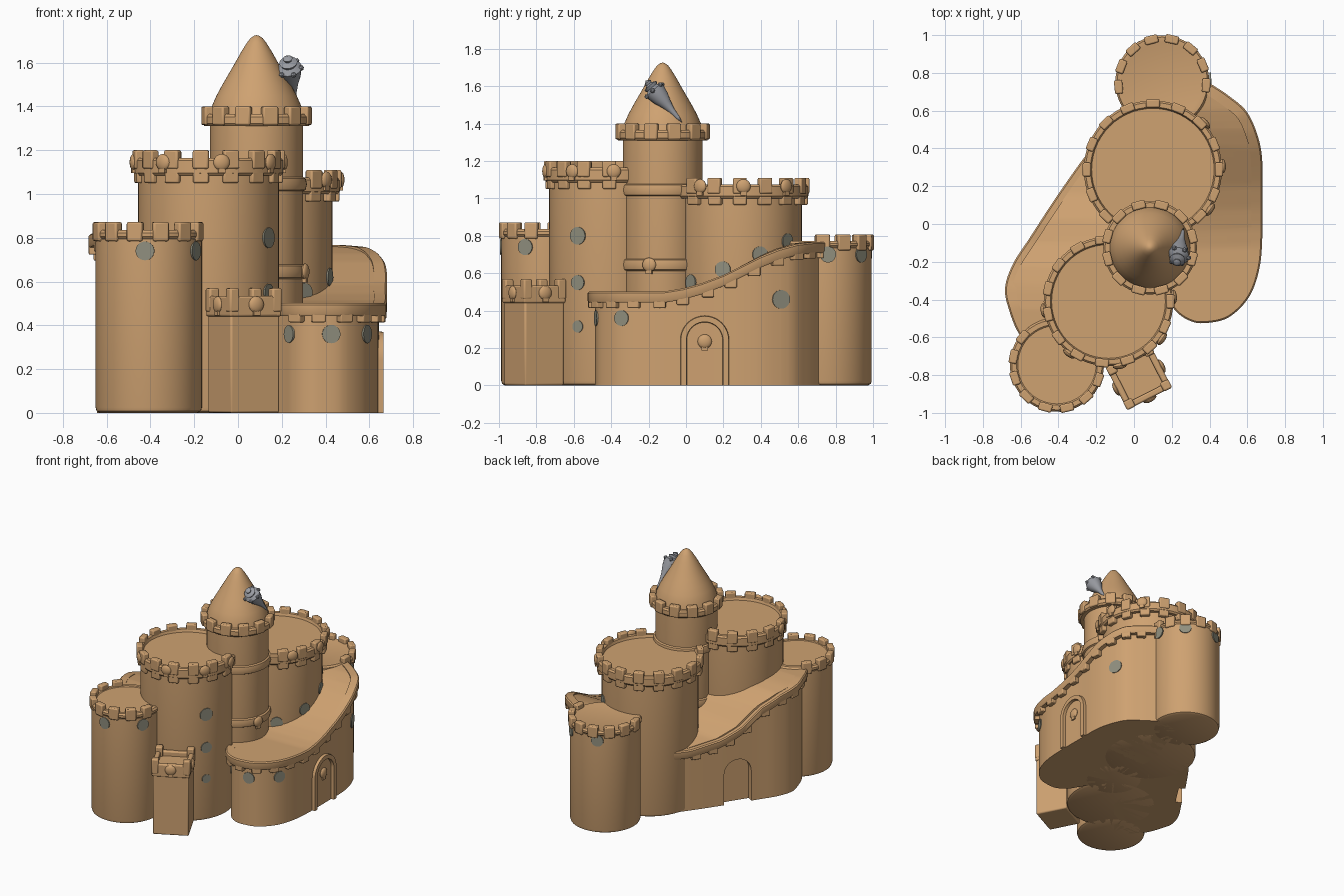
import bpy, bmesh, math
from mathutils import Vector, Matrix

if "Cube" in bpy.data.objects:
    bpy.data.objects.remove(bpy.data.objects["Cube"])
T, D, rad = Matrix.Translation, Matrix.Diagonal, math.radians

def material(name, rgb):
    m = bpy.data.materials.new(name)
    m.diffuse_color = (*rgb, 1)
    m.use_nodes = True
    m.node_tree.nodes["Principled BSDF"].inputs["Base Color"].default_value = m.diffuse_color
    return m

SAND = material("sand", (0.62, 0.36, 0.165))
STONE = material("window_grey", (0.28, 0.275, 0.21))
SHELL = material("shell_grey", (0.32, 0.33, 0.36))

def finish(name, bm, mat=SAND, bevel=0):
    bmesh.ops.recalc_face_normals(bm, faces=bm.faces[:])
    me = bpy.data.meshes.new(name)
    bm.to_mesh(me)
    bm.free()
    ob = bpy.data.objects.new(name, me)
    me.materials.append(mat)
    bpy.context.collection.objects.link(ob)
    if bevel:
        b = ob.modifiers.new("soft_edges", 'BEVEL')
        b.width, b.segments = bevel, 2
    return ob

def lathe(bm, profile, matrix, n=56):
    rings = [[bm.verts.new(matrix @ Vector((r * math.cos(a), r * math.sin(a), z)))
              for a in (2 * math.pi * i / n for i in range(n if r else 1))] for r, z in profile]
    for a, b in zip(rings, rings[1:]):
        for i in range(n):
            j = (i + 1) % n
            f = [a[i % len(a)], a[j % len(a)], b[j % len(b)], b[i % len(b)]]
            bm.faces.new(list(dict.fromkeys(f)))

def ribbon(name, sections):
    # closed cross-sections joined along an open path
    bm = bmesh.new()
    rows = [[bm.verts.new(p) for p in s] for s in sections]
    for a, b in zip(rows, rows[1:]):
        for i in range(len(a)):
            j = (i + 1) % len(a)
            bm.faces.new((a[i], a[j], b[j], b[i]))
    bm.faces.new(rows[0])
    bm.faces.new(rows[-1])
    finish(name, bm)

def box(bm, x, y, z0, z1, angle, w, d):
    # w runs outward along angle, d runs sideways
    bmesh.ops.create_cube(bm, size=1, matrix=T((x, y, (z0 + z1) / 2)) @ Matrix.Rotation(angle, 4, 'Z')
                          @ D((w, d, z1 - z0, 1)))

def facing(x, y, z, a):
    # local z points outward along angle a, local y points up
    return T((x, y, z)) @ Matrix.Rotation(a + math.pi / 2, 4, 'Z') @ Matrix.Rotation(math.pi / 2, 4, 'X')

def window(x, y, z, a, r=0.043):
    bm = bmesh.new()
    bmesh.ops.create_cone(bm, cap_ends=True, segments=24, radius1=r, radius2=r, depth=0.009, matrix=facing(x, y, z, a))
    finish("round_window", bm, STONE)

def scallop(x, y, z, a, r=0.038):
    bm = bmesh.new()
    m = facing(x, y, z, a)
    bmesh.ops.create_uvsphere(bm, u_segments=20, v_segments=10, radius=1, matrix=m @ D((r, r, 0.017, 1)))
    bmesh.ops.create_cube(bm, size=1, matrix=m @ T((0, -r, 0)) @ D((0.034, 0.022, 0.018, 1)))
    finish("scallop_ornament", bm)

def around(func, c, dist, z, degrees, **kw):
    for a in map(rad, degrees):
        func(c[0] + dist * math.cos(a), c[1] + dist * math.sin(a), z, a, **kw)

def tower(name, c, r, R, zb, zt, ztop, floor, merlons, teeth=0):
    bm = bmesh.new()
    lathe(bm, [(0, 0), (r - 0.02, 0), (r - 0.005, 0.008), (r, 0.025), (r, zb), (R - 0.01, zb), (R, zb + 0.012),
               (R, zt - 0.012), (R - 0.01, zt), (R - 0.035, zt), (R - 0.042, floor), (0, floor)], T((*c, 0)))
    finish(name, bm)
    bm = bmesh.new()
    around(lambda x, y, z, a: box(bm, x, y, zt - 0.05, ztop, a, 0.044, 0.073), c, R - 0.016, 0, merlons)
    if teeth:
        around(lambda x, y, z, a: box(bm, x, y, zb - teeth, zb + 0.03, a, 0.04, 0.073), c, R - 0.022, 0, merlons)
    finish(name + "_merlons", bm, bevel=0.008)

def spread(a0, a1, n):
    return [a0 + (a1 - a0) * i / (n - 1) for i in range(n)]

# round towers
KEEP, REAR, SPIRE, LEFT, BACK = (-0.135, -0.41), (0.1, 0.288), (0.085, -0.125), (-0.408, -0.745), (0.15, 0.75)
tower("large_front_tower", KEEP, 0.322, 0.343, 1.085, 1.165, 1.2, 1.145, range(0, 360, 24), 0.035)
tower("large_rear_tower", REAR, 0.332, 0.366, 1.0, 1.075, 1.11, 1.055, spread(0, 337.5, 16), 0.035)
tower("left_corner_tower", LEFT, 0.243, 0.249, 0.795, 0.835, 0.872, 0.83, spread(141, 340, 8), 0.012)
tower("back_corner_tower", BACK, 0.243, 0.249, 0.735, 0.772, 0.807, 0.77, spread(-4, 186, 8), 0.012)
tower("spire_tower", SPIRE, 0.213, 0.248, 1.31, 1.365, 1.4, 1.36, range(15, 360, 30))

# spire roof and the bands on its tower
bm = bmesh.new()
lathe(bm, [(0.215, 1.35), (0.205, 1.4), (0.183, 1.45), (0.156, 1.5), (0.127, 1.55), (0.098, 1.6), (0.07, 1.65),
           (0.045, 1.69), (0.028, 1.712), (0.012, 1.723), (0, 1.726)], T((*SPIRE, 0)))
for z in (0.645, 1.045):
    lathe(bm, [(0.208, z - 0.035), (0.224, z - 0.026), (0.23, z), (0.224, z + 0.026), (0.208, z + 0.035)], T((*SPIRE, 0)))
finish("spire_roof_and_bands", bm)

# sea shell leaning on the roof
bm = bmesh.new()
tip = Vector((0.225, -0.215, 1.63))
axis = Vector((0.262, -0.02, 1.405)) - tip
shell_m = T(tip) @ axis.to_track_quat('Z', 'Y').to_matrix().to_4x4()
lathe(bm, [(r, t * axis.length) for r, t in [(0, 0), (0.022, 0.05), (0.017, 0.09), (0.042, 0.13), (0.034, 0.18), (0.058, 0.24),
           (0.054, 0.3), (0.046, 0.42), (0.03, 0.56), (0.017, 0.72), (0.011, 0.88), (0, 1)]], shell_m, 20)
for i in range(6):
    p = Matrix.Rotation(i * math.pi / 3, 4, 'Z') @ Vector((0.056, 0, 0.24 * axis.length))
    bmesh.ops.create_icosphere(bm, subdivisions=1, radius=0.014, matrix=shell_m @ T(p))
finish("sea_shell", bm, SHELL)

# sloping walls
def smooth_path(pts, k=6):
    P = [Vector(p) for p in pts]
    P = [2 * P[0] - P[1]] + P + [2 * P[-1] - P[-2]]
    return [0.5 * (2 * b + (c - a) * t + (2 * a - 5 * b + 4 * c - d) * t * t + (3 * b - a - 3 * c + d) * t ** 3)
            for a, b, c, d in zip(P, P[1:], P[2:], P[3:]) for t in (i / k for i in range(k))] + [P[-2]]

def height(knots, y):
    y = min(max(y, knots[0][0]), knots[-1][0])
    for (a, u), (b, v) in zip(knots, knots[1:]):
        if y <= b:
            return u + (v - u) * (y - a) / (b - a)

def wall(name, pts, closing, knots):
    path = smooth_path(pts)
    steps = [(b - a).normalized() for a, b in zip([path[0]] + path[:-1], path[1:] + [path[-1]])]
    ns = [Vector((t.y, -t.x)) for t in steps]
    body = [p - n * 0.038 for p, n in zip(path, ns)]
    bm = bmesh.new()
    base = bm.faces.new([bm.verts.new((x, y, 0)) for x, y in [tuple(p) for p in body] + closing])
    up = bmesh.ops.extrude_face_region(bm, geom=[base])
    bmesh.ops.translate(bm, vec=(0, 0, 1), verts=[v for v in up['geom'] if isinstance(v, bmesh.types.BMVert)])
    for i in range(36):
        bmesh.ops.bisect_plane(bm, geom=bm.verts[:] + bm.edges[:] + bm.faces[:],
                               plane_co=(0, -0.6133 + i * 0.04, 0), plane_no=(0, 1, 0))
    for v in bm.verts:
        if v.co.z > 0.5:
            v.co.z = height(knots, v.co.y) - 0.002
    bmesh.ops.triangulate(bm, faces=bm.faces[:])
    ob = finish(name, bm)
    # rim following the slope, with hanging teeth at even spacing
    shape = [(0.06, -0.06), (0.006, -0.06), (0, -0.05), (0, -0.008), (0.008, 0), (0.06, 0)]
    ribbon(name + "_rim", [[(*(p - n * o), height(knots, p.y) + z) for o, z in shape] for p, n in zip(path, ns)])
    bm = bmesh.new()
    run = 0
    for p0, p1, n in zip(path, path[1:], ns[1:]):
        run += (p1 - p0).length
        if run > 0.13:
            run -= 0.13
            h = height(knots, p1.y)
            box(bm, *(p1 - n * 0.024), h - 0.088, h - 0.03, math.atan2(n.y, n.x), 0.042, 0.065)
    finish(name + "_teeth", bm, bevel=0.006)
    return ob, body, ns

right_wall, r_body, r_ns = wall(
    "right_wall",
    [(0.17, -0.38), (0.22, -0.46), (0.29, -0.51), (0.37, -0.525), (0.5, -0.495), (0.61, -0.385), (0.665, -0.23),
     (0.68, -0.05), (0.68, 0.15), (0.68, 0.32), (0.66, 0.45), (0.6, 0.59), (0.5, 0.68), (0.37, 0.765)],
    [(0.2, 0.7), (0.05, 0.3), (0.1, -0.2)],
    [(-0.12, 0.502), (-0.02, 0.518), (0.08, 0.545), (0.2, 0.59), (0.4, 0.69), (0.5, 0.73), (0.6, 0.757), (0.7, 0.768)])
left_wall, l_body, l_ns = wall(
    "left_wall",
    [(-0.2, 0.43), (-0.28, 0.33), (-0.42, 0.13), (-0.55, -0.07), (-0.64, -0.21), (-0.683, -0.34), (-0.66, -0.46),
     (-0.61, -0.58), (-0.53, -0.67)],
    [(-0.4, -0.7), (-0.15, -0.4), (0, 0.28)],
    [(-0.45, 0.825), (-0.33, 0.81), (-0.22, 0.78), (-0.1, 0.71), (0.03, 0.58), (0.15, 0.515), (0.34, 0.472)])

# doorways: raised arch on the right, recessed niche on the left
def arch(r, top):
    curve = [(-r * math.cos(t), top - r + r * math.sin(t)) for t in (math.pi * i / 20 for i in range(21))]
    return [(-r, 0)] + curve + [(r, 0)]

frame = facing(0.6, 0.1, 0, 0)
ribbon("door_frame", [[frame @ Vector((*p, z)) for p, z in zip((o, om, im, i), (0, 0.064, 0.064, 0))] for o, om, im, i in
                      zip(arch(0.136, 0.378), arch(0.128, 0.37), arch(0.098, 0.34), arch(0.09, 0.332))])
scallop(0.645, 0.1, 0.235, 0)
niche = facing(-0.407, -0.006, -0.02, math.atan2(0.545, -0.839))
ribbon("niche_cutter", [[niche @ Vector((x, y, z)) for x, y in arch(0.1, 0.35)] for z in (0, 0.2)])
cutter = bpy.data.objects["niche_cutter"]
cutter.hide_render = True
cut = left_wall.modifiers.new("niche", 'BOOLEAN')
cut.operation, cut.solver, cut.object = 'DIFFERENCE', 'EXACT', cutter
bpy.context.view_layer.objects.active = left_wall
bpy.ops.object.modifier_apply(modifier="niche")
bpy.data.objects.remove(cutter)

# square gate tower
GATE, ang = Vector((0.026, -0.813)), rad(27)
ux, uy = Vector((math.cos(ang), math.sin(ang))), Vector((-math.sin(ang), math.cos(ang)))
bm = bmesh.new()
box(bm, *GATE, 0, 0.5, ang, 0.25, 0.235)
for s in (-1, 1):
    box(bm, *(GATE + ux * s * 0.115), 0.44, 0.535, ang, 0.034, 0.25)
    box(bm, *(GATE + uy * s * 0.108), 0.44, 0.535, ang, 0.25, 0.034)
    for t in (-1, 1):
        box(bm, *(GATE + ux * s * 0.109 + uy * t * 0.102), 0.46, 0.57, ang, 0.05, 0.05)
finish("gate_tower", bm, bevel=0.009)
for d, off in ((ux, 0.133), (-ux, 0.133), (-uy, 0.127)):
    scallop(*(GATE + d * off), 0.495, math.atan2(d.y, d.x))

# scallop ornaments on the crowns
around(scallop, KEEP, 0.346, 1.145, (-172, -127, -80, -35, 4))
around(scallop, REAR, 0.37, 1.065, (-35, 3, 42))
around(scallop, SPIRE, 0.233, 0.645, (-18,))

# round windows
around(window, LEFT, 0.243, 0.74, (-94, -28))
around(window, BACK, 0.243, 0.7, (50, 112))
around(window, BACK, 0.255, 0.7, (2,))
for z, r in ((0.8, 0.047), (0.55, 0.04), (0.315, 0.032)):
    around(window, KEEP, 0.322, z, (-31.5,), r=r)
for d, z in ((-52, 0.55), (-16, 0.62), (19, 0.7), (50, 0.77)):
    around(window, REAR, 0.332, z, (d,))
for x, y, z, r in ((0.22, -0.43, 0.36, 0.04), (0.425, -0.49, 0.36, 0.042), (0.605, -0.36, 0.36, 0.042), (0.61, 0.5, 0.46, 0.05)):
    i = min(range(len(r_body)), key=lambda k: (r_body[k] - Vector((x, y))).length)
    window(*r_body[i], z, math.atan2(r_ns[i].y, r_ns[i].x), r)

# smooth shading with crisp edges
bpy.ops.object.select_all(action='SELECT')
bpy.ops.object.shade_smooth_by_angle(angle=rad(35))
